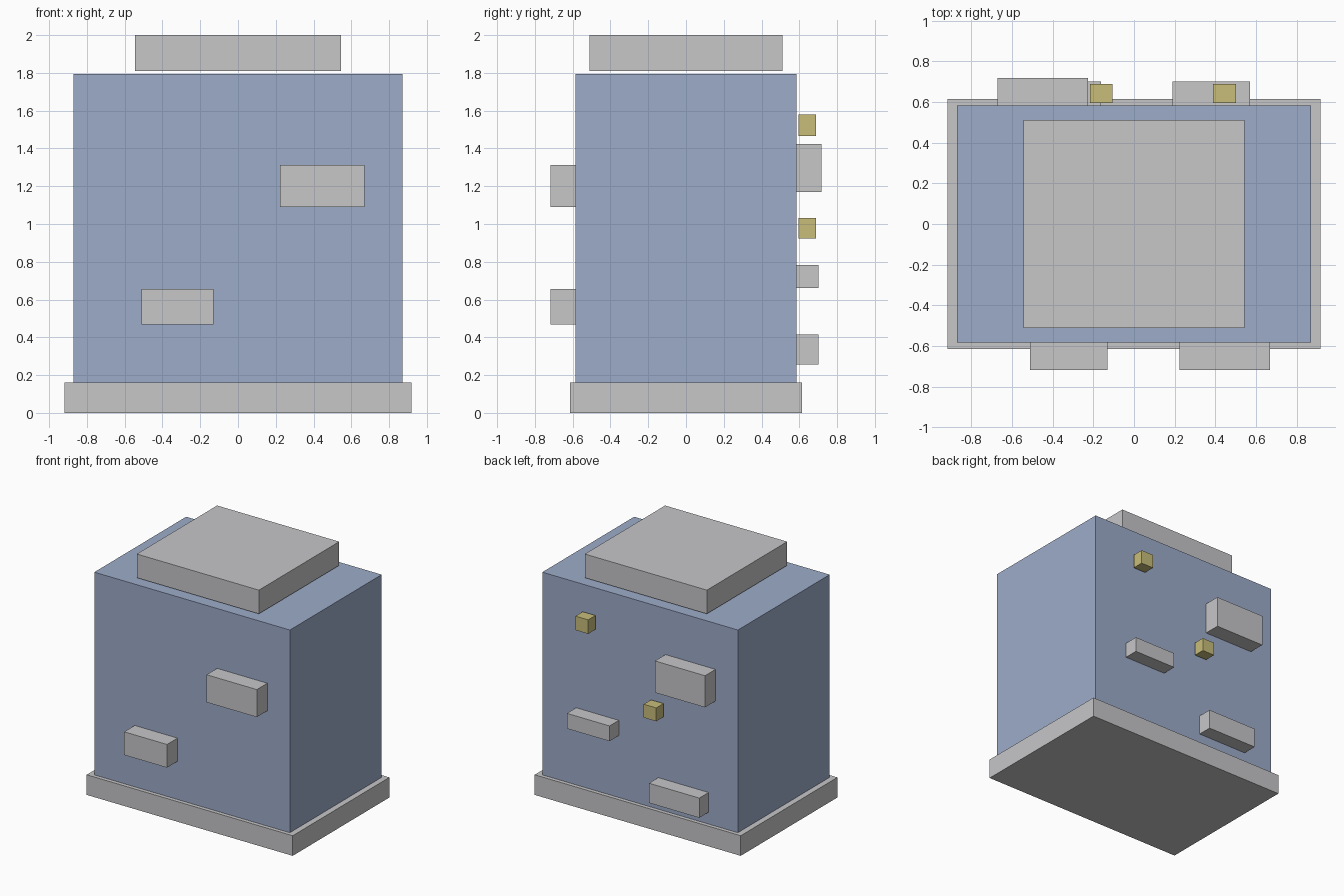
import bpy
import bmesh
from mathutils import Vector

cube = bpy.data.objects.get("Cube")
if cube:
    bpy.data.objects.remove(cube, do_unlink=True)


def make_material(name, colour):
    mat = bpy.data.materials.new(name)
    mat.use_nodes = True
    rgba = (*colour, 1.0)
    mat.diffuse_color = rgba
    mat.node_tree.nodes["Principled BSDF"].inputs["Base Color"].default_value = rgba
    return mat


grey = make_material("light grey", (0.57, 0.57, 0.584))
blue = make_material("soft blue", (0.337, 0.413, 0.584))
yellow = make_material("dull yellow", (0.578, 0.509, 0.195))


def box(name, xs, ys, zs, mat):
    """Flat-faced box between two limits on each axis."""
    low, high = (Vector(corner) for corner in zip(xs, ys, zs))
    bm = bmesh.new()
    bmesh.ops.create_cube(bm, size=1)
    bmesh.ops.scale(bm, vec=high - low, verts=bm.verts)
    mesh = bpy.data.meshes.new(name)
    bm.to_mesh(mesh)
    bm.free()
    mesh.materials.append(mat)
    obj = bpy.data.objects.new(name, mesh)
    obj.location = (low + high) / 2
    bpy.context.collection.objects.link(obj)
    return obj


WALL = 0.584    # half depth of the body
REACH = 0.718   # how far the larger ledges stand out
SHORT = 0.702   # how far the smaller back ledges stand out

# Main stack: plinth, body and the cap just above it
box("base", (-0.918, 0.918), (-0.615, 0.615), (0, 0.162), grey)
box("body", (-0.871, 0.871), (-WALL, WALL), (0.162, 1.794), blue)
box("roof_cap", (-0.544, 0.544), (-0.511, 0.511), (1.809, 2), grey)

# Ledges on the front wall
box("front_upper_ledge", (0.223, 0.67), (-REACH, -WALL), (1.09, 1.312), grey)
box("front_lower_ledge", (-0.511, -0.13), (-REACH, -WALL), (0.469, 0.656), grey)

# Ledges on the back wall
box("back_upper_ledge", (-0.672, -0.226), (WALL, REACH), (1.169, 1.424), grey)
box("back_middle_ledge", (0.19, 0.57), (WALL, SHORT), (0.66, 0.783), grey)
box("back_lower_ledge", (-0.61, -0.162), (WALL, SHORT), (0.257, 0.416), grey)

# Small lamps just off the back wall
lamp_depth = (0.596, 0.689)
box("back_upper_lamp", (0.389, 0.502), lamp_depth, (1.466, 1.579), yellow)
box("back_lower_lamp", (-0.217, -0.106), lamp_depth, (0.924, 1.032), yellow)
